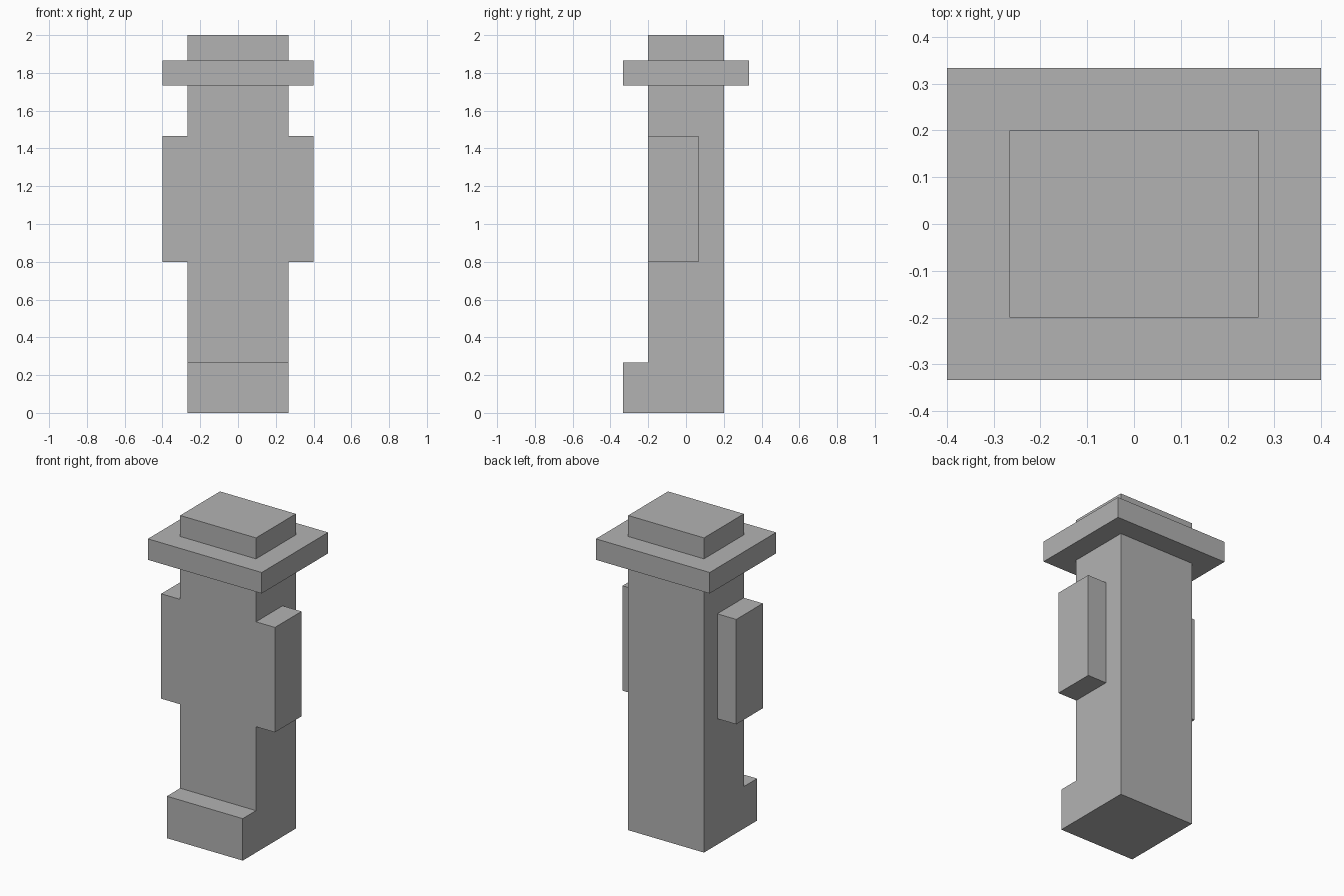
import bpy
import bmesh
from mathutils import Vector

cube = bpy.data.objects.get("Cube")
if cube:
    bpy.data.objects.remove(cube, do_unlink=True)

U = 2 / 30  # one block unit

# Single plain material
grey = bpy.data.materials.new("plain_grey")
grey.use_nodes = True
colour = (0.448, 0.448, 0.448, 1)
grey.diffuse_color = colour
grey.node_tree.nodes["Principled BSDF"].inputs["Base Color"].default_value = colour


def box(name, low, high):
    """Flat-shaded box between two corners given in block units."""
    low, high = Vector(low) * U, Vector(high) * U
    bm = bmesh.new()
    bmesh.ops.create_cube(bm, size=1)
    bmesh.ops.scale(bm, vec=high - low, verts=bm.verts)
    bmesh.ops.translate(bm, vec=(low + high) / 2, verts=bm.verts)
    mesh = bpy.data.meshes.new(name)
    bm.to_mesh(mesh)
    bm.free()
    mesh.materials.append(grey)
    obj = bpy.data.objects.new(name, mesh)
    bpy.context.collection.objects.link(obj)
    return obj


# Body column, feet and hat
box("body", (-4, -3, 0), (4, 3, 26))
box("feet", (-4, -5, 0), (4, -3, 4))
box("hat_brim", (-6, -5, 26), (6, 5, 28))
box("hat_crown", (-4, -3, 28), (4, 3, 30))

# Arms, flush with the front of the body
box("left_arm", (4, -3, 12), (6, 1, 22))
box("right_arm", (-6, -3, 12), (-4, 1, 22))
